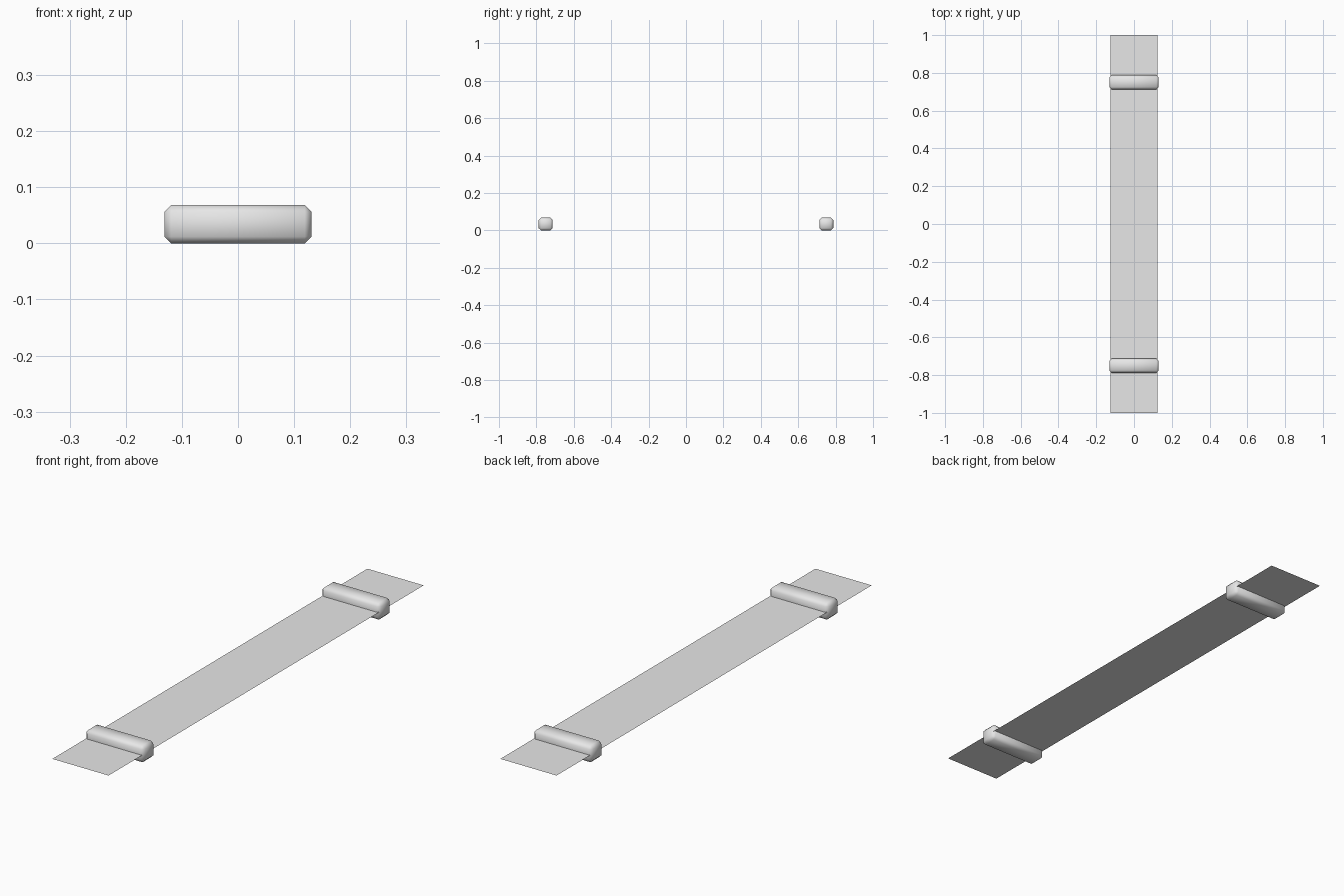
import bpy

cube = bpy.data.objects.get("Cube")
if cube:
    bpy.data.objects.remove(cube, do_unlink=True)

# Single grey material
grey = bpy.data.materials.new("light_grey")
grey.use_nodes = True
COLOUR = (0.8, 0.8, 0.8, 1)
grey.diffuse_color = COLOUR
grey.node_tree.nodes["Principled BSDF"].inputs["Base Color"].default_value = COLOUR

WIDTH, LENGTH = 0.25, 2.0
BAR_SIZE = (0.262, 0.075, 0.068)
CHAMFER = 0.012
MID = BAR_SIZE[2] / 2


def finish(obj, name, size):
    obj.name = name
    obj.scale = size
    bpy.ops.object.transform_apply(location=False, rotation=False, scale=True)
    obj.data.materials.append(grey)


# Thin flat strip running through the middle of the bars
bpy.ops.mesh.primitive_plane_add(size=1, location=(0, 0, MID))
finish(bpy.context.object, "flat_strip", (WIDTH, LENGTH, 1))

# Chamfered cross bars near both ends
for name, y in (("front_bar", -0.75), ("back_bar", 0.75)):
    bpy.ops.mesh.primitive_cube_add(size=1, location=(0, y, MID))
    bar = bpy.context.object
    finish(bar, name, BAR_SIZE)
    bevel = bar.modifiers.new("chamfer", "BEVEL")
    bevel.width = CHAMFER
    bevel.segments = 1
    bpy.ops.object.shade_smooth()
